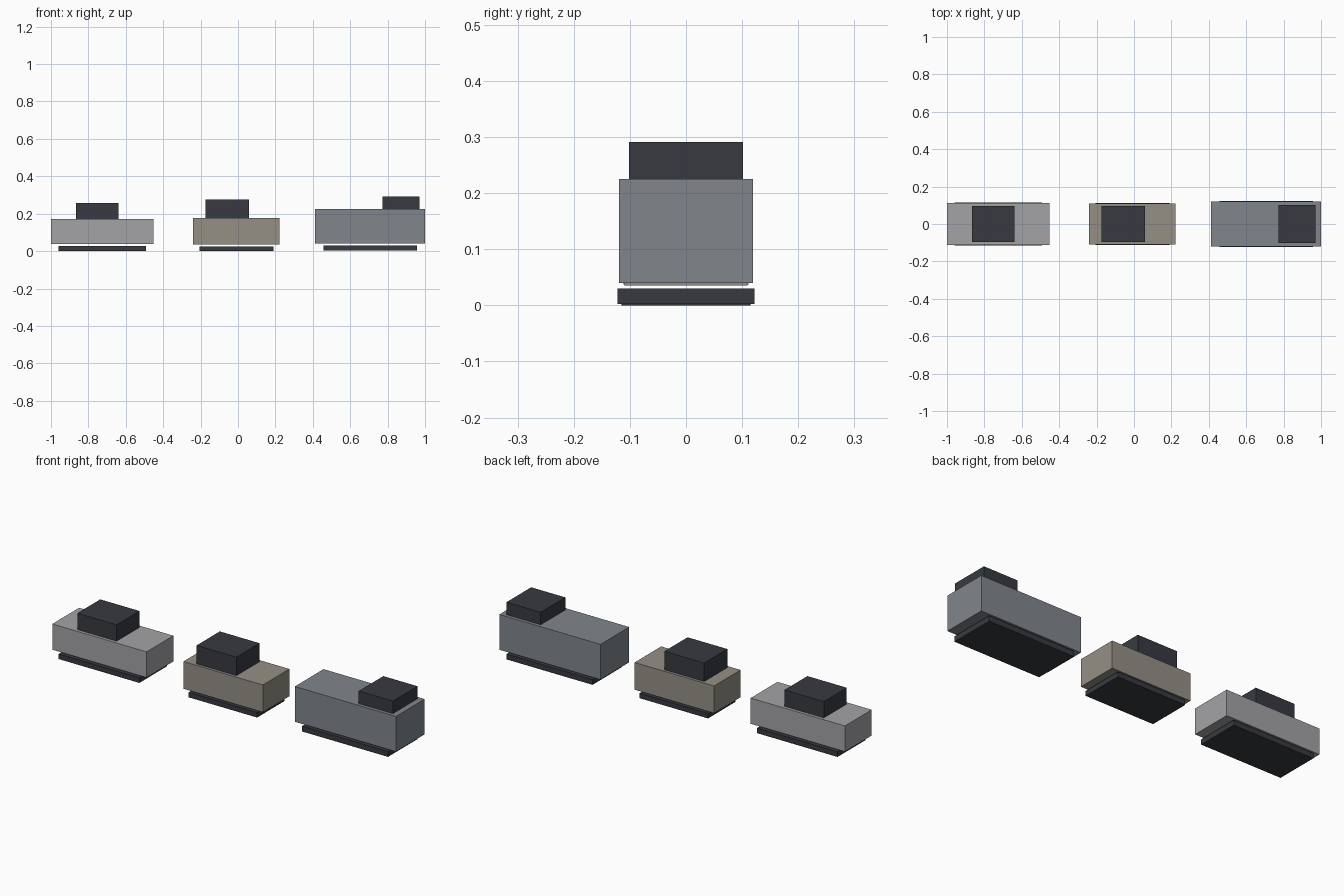
import bpy

if "Cube" in bpy.data.objects:
    bpy.data.objects.remove(bpy.data.objects["Cube"])


def material(name, color):
    m = bpy.data.materials.new(name)
    m.diffuse_color = (*color, 1)
    m.use_nodes = True
    m.node_tree.nodes["Principled BSDF"].inputs["Base Color"].default_value = m.diffuse_color
    return m


def box(name, x0, x1, half_width, z0, z1, mat):
    bpy.ops.mesh.primitive_cube_add(size=1, location=((x0 + x1) / 2, 0, (z0 + z1) / 2))
    ob = bpy.context.object
    ob.name = name
    ob.scale = (x1 - x0, 2 * half_width, z1 - z0)
    bpy.ops.object.transform_apply(location=False, rotation=False, scale=True)
    ob.data.materials.append(mat)


dark = material("dark", (0.038, 0.042, 0.052))
silver = material("silver", (0.37, 0.37, 0.385))
tan = material("tan", (0.30, 0.275, 0.235))
slate = material("slate", (0.22, 0.24, 0.26))

# Each vehicle: paint, then (x0, x1, half width, z0, z1) for body, cabin, wheel base
vehicles = {
    "sedan": (silver, (-1.0, -0.453, 0.111, 0.037, 0.172),
              (-0.866, -0.638, 0.095, 0.172, 0.258),
              (-0.96, -0.492, 0.115, 0.0, 0.027)),
    "hatchback": (tan, (-0.24, 0.221, 0.11, 0.035, 0.178),
                  (-0.173, 0.058, 0.096, 0.178, 0.275),
                  (-0.207, 0.19, 0.113, 0.0, 0.026)),
    "van": (slate, (0.413, 1.0, 0.119, 0.04, 0.225),
            (0.772, 0.97, 0.102, 0.225, 0.291),
            (0.457, 0.956, 0.122, 0.002, 0.03)),
}

for name, (paint, body, cabin, base) in vehicles.items():
    box(name + "_body", *body, paint)
    box(name + "_cabin", *cabin, dark)
    box(name + "_wheel_base", *base, dark)
